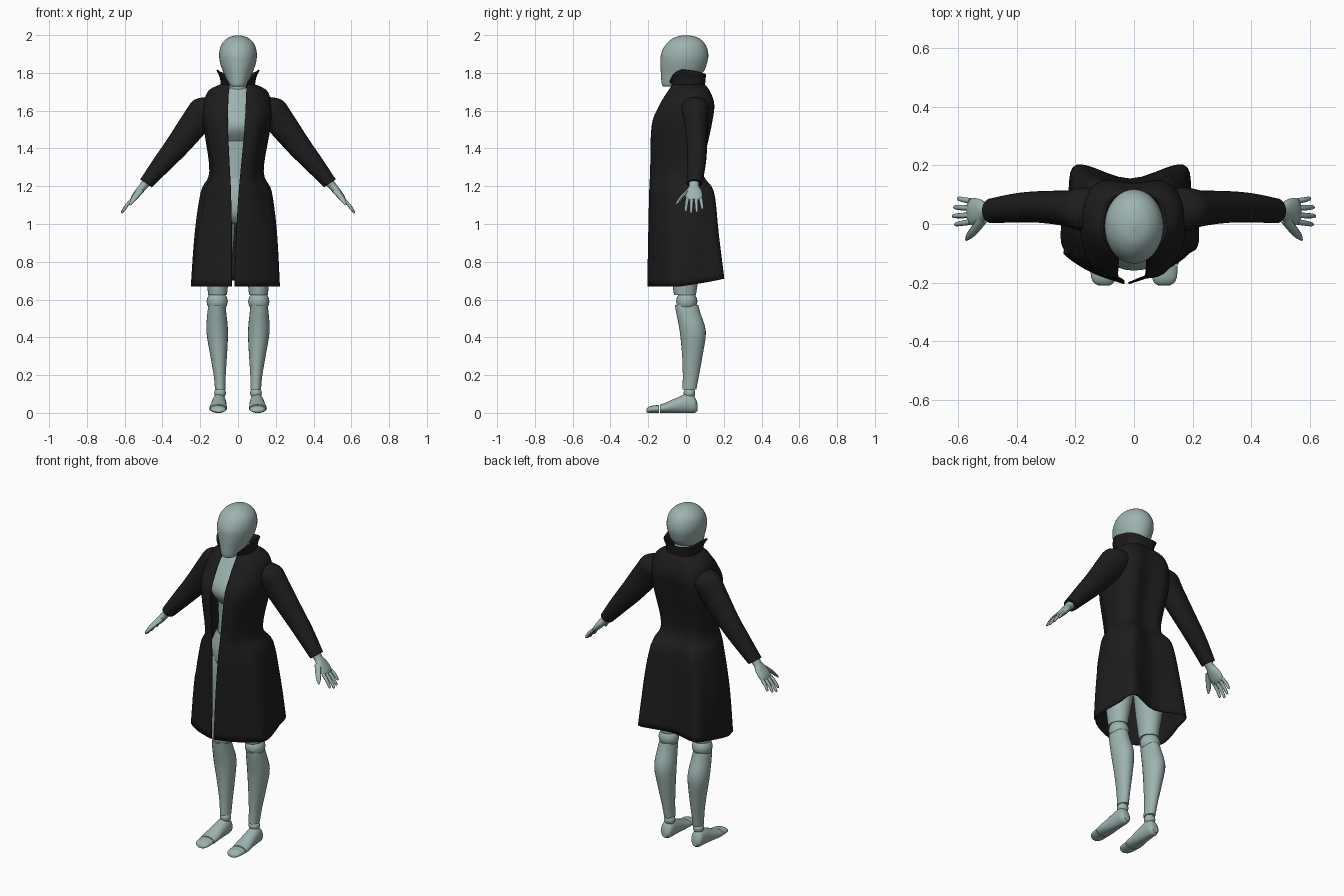
import bpy, bmesh, math
from mathutils import Vector

X, Y, Z = Vector((1, 0, 0)), Vector((0, 1, 0)), Vector((0, 0, 1))


def material(name, rgb):
    m = bpy.data.materials.new(name)
    m.diffuse_color = (*rgb, 1)
    return m


BODY = material("pale teal grey", (0.34, 0.45, 0.43))
COAT = material("coat black", (0.012, 0.012, 0.012))


def smooth_path(pts, steps):
    """Catmull-Rom through tuples of any length."""
    pts = [Vector(p) for p in pts]
    out = []
    for i in range(len(pts) - 1):
        p0, p1, p2, p3 = pts[max(i - 1, 0)], pts[i], pts[i + 1], pts[min(i + 2, len(pts) - 1)]
        for k in range(steps):
            t = k / steps
            out.append(0.5 * (2 * p1 + (p2 - p0) * t + (2 * p0 - 5 * p1 + 4 * p2 - p3) * t * t
                              + (3 * p1 - p0 - 3 * p2 + p3) * t ** 3))
    out.append(pts[-1])
    return out


def finish(name, bm, mat):
    me = bpy.data.meshes.new(name)
    bm.to_mesh(me)
    bm.free()
    me.materials.append(mat)
    ob = bpy.data.objects.new(name, me)
    bpy.context.collection.objects.link(ob)
    return ob


def loft(name, rows, a=X, b=Y, mat=BODY, n=24, steps=4, s=1):
    """Closed tube through ellipses (x, y, z, radius along a, radius along b)."""
    bm = bmesh.new()
    rings = []
    for r in smooth_path(rows, steps):
        ring = []
        for k in range(n):
            t = 2 * math.pi * k / n
            p = Vector(r[:3]) + a * r[3] * math.cos(t) + b * r[4] * math.sin(t)
            ring.append(bm.verts.new((p.x * s, p.y, max(p.z, 0))))
        rings.append(ring)
    for r0, r1 in zip(rings, rings[1:]):
        for k in range(n):
            bm.faces.new((r0[k], r0[(k + 1) % n], r1[(k + 1) % n], r1[k]))
    bm.faces.new(rings[0])
    bm.faces.new(rings[-1])
    bmesh.ops.recalc_face_normals(bm, faces=bm.faces)
    return finish(name, bm, mat)


def ball(name, c, r, s=1):
    bm = bmesh.new()
    bmesh.ops.create_uvsphere(bm, u_segments=24, v_segments=14, radius=r)
    bmesh.ops.translate(bm, verts=bm.verts, vec=(c[0] * s, c[1], c[2]))
    return finish(name, bm, BODY)


def sheet(name, sections, steps=5):
    """Cloth wrapped from one front edge round the back to the other."""
    cols = []
    for half in sections:
        full = list(half) + [(-x, y, z) for x, y, z in reversed(half[:-1])]
        cols.append(smooth_path(full, 5))
    bm = bmesh.new()
    grid = []
    for j in range(len(cols[0])):
        line = []
        for p in smooth_path([c[j] for c in cols], steps):
            # the opening drifts towards -x lower down
            drop = min(max((1.75 - p.z) / 1.08, 0), 1)
            p.x -= (0.026 if p.y < -0.1 else 0.014) * drop ** 0.7
            line.append(bm.verts.new(p))
        grid.append(line)
    for l0, l1 in zip(grid, grid[1:]):
        for k in range(len(l0) - 1):
            bm.faces.new((l0[k], l1[k], l1[k + 1], l0[k + 1]))
    ob = finish(name, bm, COAT)
    mod = ob.modifiers.new("thickness", 'SOLIDIFY')
    mod.thickness, mod.offset = 0.006, -1
    return ob


# Head and trunk
loft("head", [(0, -.09, 1.728, .03, .026), (0, -.07, 1.738, .046, .058), (0, -.025, 1.795, .074, .108),
              (0, -.012, 1.85, .094, .123), (0, -.007, 1.9, .1, .125), (0, -.002, 1.95, .088, .105),
              (0, 0, 1.985, .054, .066), (0, 0, 1.999, .012, .015)], n=36, steps=5)
loft("neck", [(0, .02, 1.62, .065, .065), (0, .02, 1.7, .052, .056), (0, .015, 1.8, .05, .056)])
loft("chest", [(0, -.01, 1.44, .11, .10), (0, -.02, 1.5, .135, .135), (0, -.018, 1.56, .15, .132),
               (0, .01, 1.64, .15, .105), (0, .025, 1.7, .10, .072), (0, .025, 1.72, .06, .055)], n=32)
loft("abdomen", [(0, -.005, 1.22, .115, .085), (0, -.01, 1.32, .108, .085), (0, -.01, 1.46, .108, .092)], n=32)
loft("pelvis", [(0, 0, 1.0, .04, .06), (0, 0, 1.05, .13, .10), (0, .005, 1.13, .165, .115),
                (0, 0, 1.21, .14, .1), (0, -.005, 1.24, .12, .09)], n=32)

# Coat body: half outline (front edge, breast, corner, side, rear side, fold, back centre) per height
outlines = {
    .67: [(.008, -.205), (.12, -.165), (.215, -.10), (.236, -.03), (.212, .1), (.18, .203), (0, .155)],
    .95: [(.013, -.20), (.11, -.165), (.195, -.10), (.218, -.01), (.205, .09), (.16, .173), (0, .143)],
    1.17: [(.022, -.195), (.10, -.165), (.165, -.09), (.188, 0), (.17, .09), (.125, .148), (0, .125)],
    1.28: [(.030, -.19), (.09, -.16), (.132, -.08), (.144, 0), (.13, .06), (.085, .09), (0, .08)],
    1.52: [(.045, -.182), (.11, -.17), (.165, -.09), (.178, .02), (.16, .09), (.1, .135), (0, .12)],
    1.63: [(.047, -.14), (.11, -.125), (.165, -.06), (.18, .03), (.16, .1), (.1, .148), (0, .14)],
    1.705: [(.046, -.095), (.09, -.085), (.14, -.03), (.155, .045), (.13, .1), (.08, .125), (0, .12)],
    1.74: [(.044, -.07), (.065, -.065), (.085, -.03), (.09, .02), (.08, .07), (.05, .095), (0, .1)],
}
sections = [[(x, y, z + (.2 * max(0, y) if z < .7 else 0)) for x, y in pts] for z, pts in outlines.items()]
sheet("coat_body", sections)

# Standing collar, flared at the sides
rim = [(.058, -.085, 1.75), (.09, -.072, 1.785), (.114, -.03, 1.813), (.11, .02, 1.812),
       (.095, .075, 1.803), (.058, .102, 1.795), (0, .106, 1.79)]
base = [(x, y, 1.73) for x, y in outlines[1.74]]
middle = [tuple(Vector(p).lerp(Vector(q), .5) * 1 - Vector((.006 * (p[0] > 0), 0, 0))) for p, q in zip(base, rim)]
sheet("collar", [base, middle, rim], steps=3)

hand_dir = Vector((.633, 0, -.774))
hand_up = Vector((.774, 0, .633))
arm_up = Vector((.83, 0, .56))

for s, side in ((1, "left"), (-1, "right")):
    # Sleeve
    loft("sleeve_" + side, [(.12, .045, 1.645, .06, .05), (.165, .05, 1.61, .075, .082), (.22, .053, 1.545, .062, .078),
                            (.32, .058, 1.415, .054, .064), (.40, .055, 1.32, .05, .052),
                            (.487, .045, 1.215, .042, .037)], Y, arm_up, COAT, steps=5, s=s)
    # Hand
    wrist = Vector((.485, .042, 1.22))
    rows = []
    for d, wy, th in ((0, .028, .024), (.03, .027, .021), (.06, .042, .02), (.1, .046, .017), (.122, .038, .01)):
        rows.append((*(wrist + hand_dir * d), wy, th))
    loft("palm_" + side, rows, Y, hand_up, s=s)
    for i, (off, length) in enumerate(((.036, .07), (.012, .09), (-.012, .098), (-.035, .085))):
        p = wrist + hand_dir * .112 + Y * off
        q = p + hand_dir * length + Y * off * .25
        m = p.lerp(q, .5) + hand_up * .004
        tip = p.lerp(q, .93)
        loft(f"finger_{i + 1}_{side}", [(*p, .01, .01), (*m, .009, .009), (*tip, .007, .007), (*q, .002, .002)],
             Y, hand_up, n=10, steps=3, s=s)
    loft("thumb_" + side, [(.515, .015, 1.18, .014, .016), (.543, -.02, 1.145, .013, .014),
                           (.562, -.042, 1.118, .01, .01), (.572, -.055, 1.1, .003, .003)],
         Vector((.6, .8, 0)), hand_up, n=12, steps=3, s=s)

    # Leg
    loft("thigh_" + side, [(.095, 0, 1.1, .07, .085), (.1, 0, 1.0, .085, .092), (.105, 0, .82, .075, .082),
                           (.108, -.005, .68, .056, .066), (.108, -.005, .625, .05, .058)], s=s)
    ball("knee_" + side, (.11, .004, .59), .056, s)
    loft("shin_" + side, [(.111, .003, .57, .044, .062), (.112, .012, .53, .05, .064), (.11, .036, .43, .057, .069),
                          (.103, .034, .31, .045, .055), (.097, .026, .2, .032, .043),
                          (.094, .018, .125, .028, .037)], s=s)
    ball("ankle_" + side, (.095, .018, .105), .031, s)
    # Foot and toes
    loft("foot_" + side, [(.1, .06, .03, .018, .02), (.1, .045, .043, .033, .043), (.1, .01, .05, .038, .052),
                          (.102, -.05, .039, .042, .041), (.105, -.105, .027, .047, .028),
                          (.105, -.138, .022, .046, .022)], X, Z, s=s)
    loft("toes_" + side, [(.105, -.142, .021, .044, .021), (.104, -.18, .019, .042, .019),
                          (.103, -.2, .015, .034, .015), (.102, -.21, .011, .018, .008)], X, Z, s=s)

# Smooth shading with crisp joints
bpy.ops.object.select_all(action='SELECT')
bpy.context.view_layer.objects.active = bpy.data.objects["head"]
bpy.ops.object.shade_smooth_by_angle(angle=math.radians(40))
